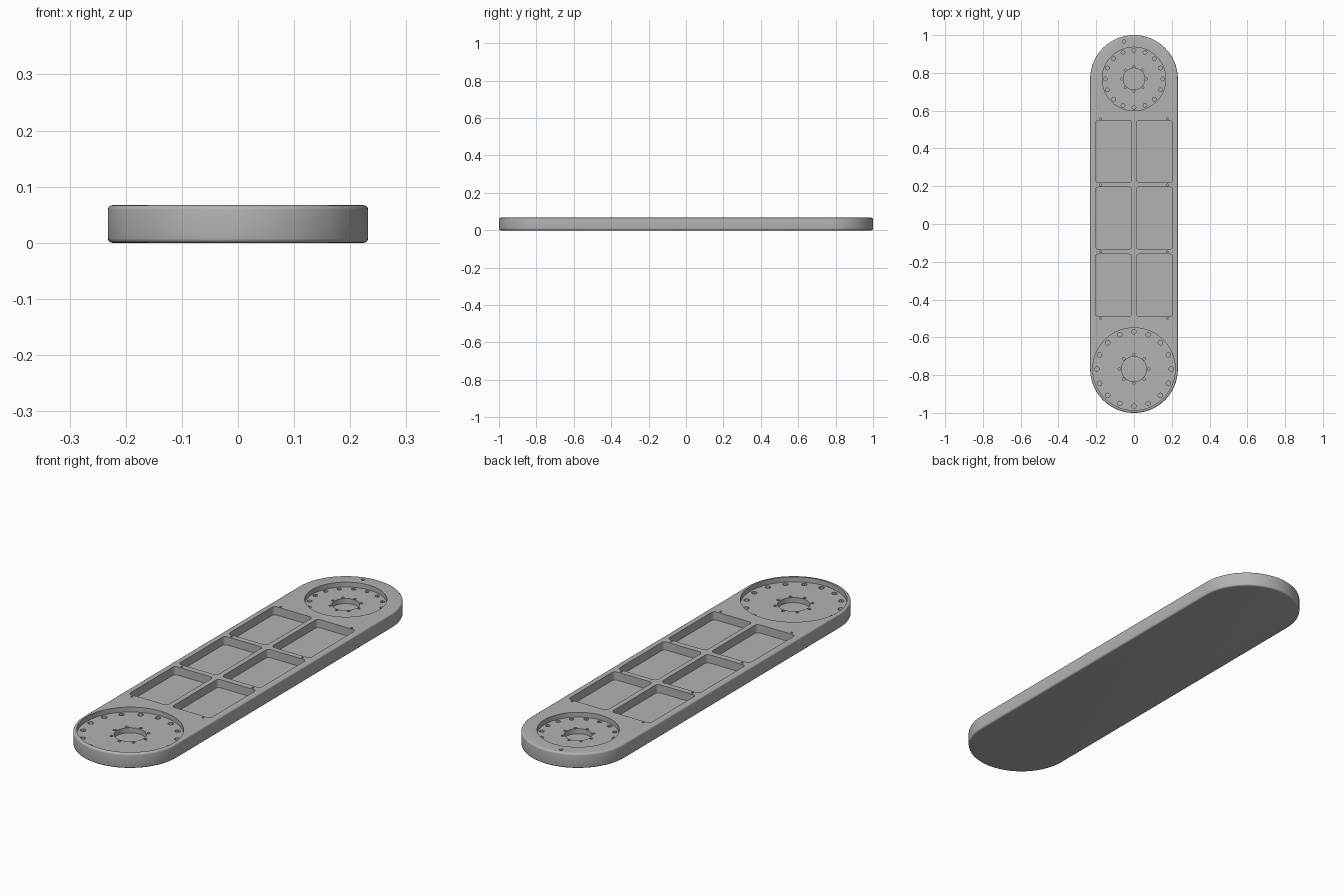
import bpy, bmesh
from math import pi, sin, cos

if "Cube" in bpy.data.objects:
    bpy.data.objects.remove(bpy.data.objects["Cube"])

HEIGHT, HALF_WIDTH, END_Y = 0.067, 0.232, 0.768

grey = bpy.data.materials.new("satin grey")
grey.use_nodes = True
grey.diffuse_color = (0.45, 0.45, 0.45, 1)
grey.node_tree.nodes["Principled BSDF"].inputs["Base Color"].default_value = grey.diffuse_color


def arc(cx, cy, r, start, end, steps):
    return [(cx + r * cos(start + (end - start) * i / steps),
             cy + r * sin(start + (end - start) * i / steps)) for i in range(steps + 1)]


def circle(cx, cy, r, sides):
    return arc(cx, cy, r, 0, 2 * pi, sides)[:-1]


def rounded_rect(x0, x1, y0, y1, r):
    corners = [(x1 - r, y1 - r), (x0 + r, y1 - r), (x0 + r, y0 + r), (x1 - r, y0 + r)]
    return [p for i, (x, y) in enumerate(corners)
            for p in arc(x, y, r, i * pi / 2, (i + 1) * pi / 2, 5)]


def extrude(name, outlines, z0, z1):
    """Object made of one closed prism per outline."""
    bm = bmesh.new()
    for outline in outlines:
        face = bm.faces.new([bm.verts.new((x, y, z0)) for x, y in outline])
        top = bmesh.ops.extrude_face_region(bm, geom=[face])["geom"]
        bmesh.ops.translate(bm, vec=(0, 0, z1 - z0),
                            verts=[v for v in top if isinstance(v, bmesh.types.BMVert)])
    bmesh.ops.recalc_face_normals(bm, faces=bm.faces)
    mesh = bpy.data.meshes.new(name)
    bm.to_mesh(mesh)
    bm.free()
    mesh.materials.append(grey)
    obj = bpy.data.objects.new(name, mesh)
    bpy.context.collection.objects.link(obj)
    return obj


def apply_modifiers(obj):
    bpy.context.view_layer.objects.active = obj
    for mod in list(obj.modifiers):
        bpy.ops.object.modifier_apply(modifier=mod.name)


def cut(obj, name, outlines, floor):
    cutter = extrude(name, outlines, floor, HEIGHT + 0.05)
    cutter.hide_render = True
    mod = obj.modifiers.new(name, "BOOLEAN")
    mod.object, mod.operation, mod.solver = cutter, "DIFFERENCE", "EXACT"
    apply_modifiers(obj)
    bpy.data.objects.remove(cutter)


def ring(cy, ring_r, hole_r, count):
    return [circle(x, y, hole_r, 12) for x, y in circle(0, cy, ring_r, count)]


# Stadium-shaped plate with rounded rims
outline = arc(0, END_Y, HALF_WIDTH, 0, pi, 64) + arc(0, -END_Y, HALF_WIDTH, pi, 2 * pi, 64)
plate = extrude("arm_plate", [outline], 0, HEIGHT)
bevel = plate.modifiers.new("rim", "BEVEL")
bevel.width, bevel.segments, bevel.angle_limit = 0.008, 4, pi / 3
apply_modifiers(plate)

# Round bearing seats at both ends: seat, bore, then bolt rings
for cy, seat, bore, outer, outer_hole, inner, inner_hole in (
        (END_Y, 0.168, 0.057, 0.152, 0.010, 0.065, 0.006),
        (-END_Y, 0.218, 0.066, 0.197, 0.012, 0.077, 0.007)):
    cut(plate, "seat", [circle(0, cy, seat, 96)], 0.045)
    cut(plate, "bore", [circle(0, cy, bore, 48)], 0.022)
    cut(plate, "outer_bolts", ring(cy, outer, outer_hole, 16), 0.022)
    cut(plate, "inner_bolts", ring(cy, inner, inner_hole, 8), 0.022)

# Two columns of three rectangular pockets
rows = [0.22, -0.133, -0.488]
cut(plate, "pockets", [rounded_rect(x, x + 0.192, y, y + 0.328, 0.015)
                       for x in (-0.204, 0.012) for y in rows], 0.03)

# Cover screw holes and the single tip hole
screws = [circle(x, y, 0.005, 10) for x in (-0.177, 0.177)
          for y in (0.557, 0.206, -0.147, -0.501)]
cut(plate, "screws", screws + [circle(-0.053, 0.966, 0.008, 12)], 0.03)

bpy.ops.object.select_all(action="DESELECT")
plate.select_set(True)
bpy.context.view_layer.objects.active = plate
bpy.ops.object.shade_smooth_by_angle(angle=pi / 6)
